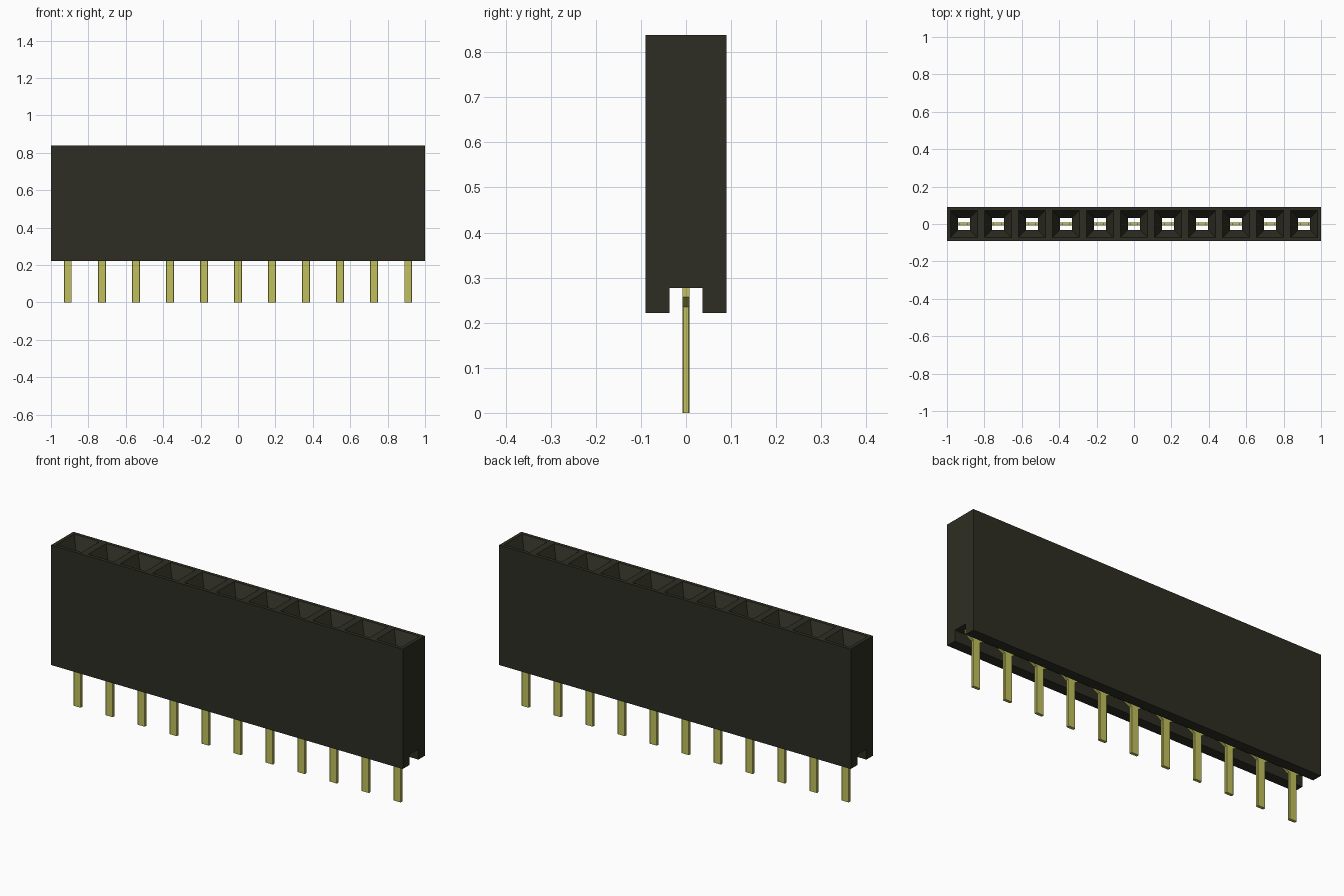
import bpy
import bmesh

PITCH = 0.182
COUNT = 11
BOTTOM, TOP = 0.222, 0.838
GROOVE_TOP = 0.277

cube = bpy.data.objects.get("Cube")
if cube:
    bpy.data.objects.remove(cube, do_unlink=True)


def make_material(name, color, roughness):
    mat = bpy.data.materials.new(name)
    mat.use_nodes = True
    mat.diffuse_color = color
    bsdf = mat.node_tree.nodes["Principled BSDF"]
    bsdf.inputs["Base Color"].default_value = color
    bsdf.inputs["Roughness"].default_value = roughness
    return mat


def make_object(name, bm, mat):
    bmesh.ops.recalc_face_normals(bm, faces=bm.faces)
    mesh = bpy.data.meshes.new(name)
    bm.to_mesh(mesh)
    bm.free()
    mesh.materials.append(mat)
    obj = bpy.data.objects.new(name, mesh)
    bpy.context.collection.objects.link(obj)
    return obj


def add_stack(bm, x, sections):
    """Closed solid through rectangles given as (z, half width, half depth)."""
    rings = []
    for z, hx, hy in sections:
        corners = ((-hx, -hy), (hx, -hy), (hx, hy), (-hx, hy))
        rings.append([bm.verts.new((x + dx, dy, z)) for dx, dy in corners])
    for low, high in zip(rings, rings[1:]):
        for i in range(4):
            j = (i + 1) % 4
            bm.faces.new((low[i], low[j], high[j], high[i]))
    bm.faces.new(rings[0][::-1])
    bm.faces.new(rings[-1])


def cut(target, cutter):
    mod = target.modifiers.new("cut", "BOOLEAN")
    mod.operation = "DIFFERENCE"
    mod.solver = "EXACT"
    mod.object = cutter
    bpy.context.view_layer.objects.active = target
    bpy.ops.object.modifier_apply(modifier=mod.name)
    bpy.data.objects.remove(cutter, do_unlink=True)


black = make_material("black plastic", (0.027, 0.027, 0.017, 1), 0.6)
gold = make_material("gold metal", (0.53, 0.53, 0.11, 1), 0.5)
centres = [(i - (COUNT - 1) / 2) * PITCH for i in range(COUNT)]

# Housing block
bm = bmesh.new()
add_stack(bm, 0, [(BOTTOM, 1, 0.09), (TOP, 1, 0.09)])
housing = make_object("housing", bm, black)

# Groove along the underside
bm = bmesh.new()
add_stack(bm, 0, [(BOTTOM - 0.1, 1.1, 0.037), (GROOVE_TOP, 1.1, 0.037)])
cut(housing, make_object("groove_cutter", bm, black))

# Through holes with funnel mouths
bm = bmesh.new()
for x in centres:
    add_stack(bm, x, [(0.25, 0.032, 0.032), (0.765, 0.032, 0.032),
                      (TOP, 0.072, 0.072), (TOP + 0.02, 0.072, 0.072)])
cut(housing, make_object("socket_cutter", bm, black))

# Contact pins: leg, flared shoulder in the groove, stem inside the hole
for number, x in enumerate(centres, 1):
    bm = bmesh.new()
    half = 0.0075
    add_stack(bm, x, [(0, 0.021, half), (0.235, 0.021, half),
                      (0.257, 0.058, half), (GROOVE_TOP, 0.058, half),
                      (GROOVE_TOP, 0.022, half), (0.6, 0.022, half)])
    # Soften the long edges of the leg
    edges = [e for e in bm.edges
             if abs(e.verts[0].co.z - e.verts[1].co.z) > 0.2]
    bmesh.ops.bevel(bm, geom=edges, offset=0.0025, segments=1,
                    affect="EDGES")
    make_object(f"contact_pin_{number}", bm, gold)
